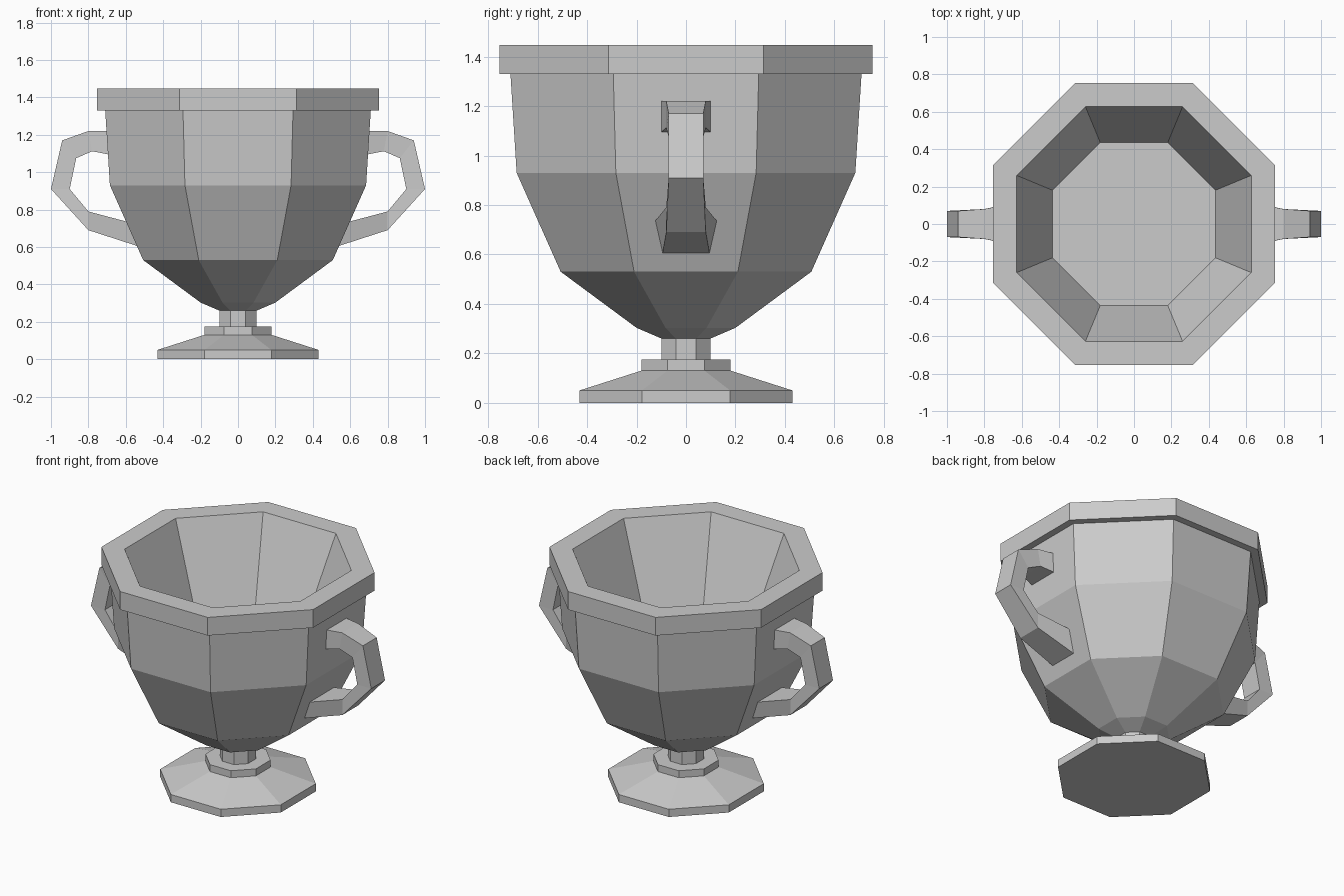
import bpy, bmesh
from math import cos, sin, pi

if "Cube" in bpy.data.objects:
    bpy.data.objects.remove(bpy.data.objects["Cube"])


def make_object(name, bm):
    bmesh.ops.recalc_face_normals(bm, faces=bm.faces)
    mesh = bpy.data.meshes.new(name)
    bm.to_mesh(mesh)
    bm.free()
    obj = bpy.data.objects.new(name, mesh)
    bpy.context.collection.objects.link(obj)
    return obj


def loft(name, rings):
    """Skin a row of equal-sized vertex rings and cap both ends."""
    bm = bmesh.new()
    loops = [[bm.verts.new(p) for p in ring] for ring in rings]
    for a, b in zip(loops, loops[1:]):
        for i in range(len(a)):
            j = (i + 1) % len(a)
            bm.faces.new((a[i], a[j], b[j], b[i]))
    bm.faces.new(loops[0])
    bm.faces.new(loops[-1])
    return make_object(name, bm)


def octagon(apothem, z):
    r = apothem / cos(pi / 8)
    return [(r * cos(pi / 8 + k * pi / 4), r * sin(pi / 8 + k * pi / 4), z) for k in range(8)]


def turned(name, profile):
    return loft(name, [octagon(a, z) for a, z in profile])


# Foot with its step and stem
turned("foot_and_stem", [(0.43, 0), (0.43, 0.05), (0.18, 0.13), (0.18, 0.175),
                         (0.10, 0.175), (0.10, 0.26)])

# Bowl: outside, overhanging rim, then down the inside to the floor
turned("bowl", [(0.10, 0.26), (0.20, 0.303), (0.507, 0.53), (0.685, 0.93), (0.71, 1.33),
                (0.755, 1.33), (0.755, 1.447), (0.627, 1.447), (0.435, 0.935)])

# Handle sections: outer x, z, half width, then inner x, z, half width
sections = [
    (0.700, 1.22, 0.10, 0.692, 1.095, 0.10),
    (0.80, 1.22, 0.08, 0.78, 1.112, 0.08),
    (0.94, 1.17, 0.07, 0.865, 1.075, 0.07),
    (1.00, 0.91, 0.07, 0.90, 0.91, 0.07),
    (0.80, 0.69, 0.08, 0.80, 0.79, 0.08),
    (0.537, 0.605, 0.095, 0.593, 0.735, 0.125),
]
for name, s in (("right_handle", 1), ("left_handle", -1)):
    loft(name, [[(s * ox, -ow, oz), (s * ox, ow, oz), (s * ix, iw, iz), (s * ix, -iw, iz)]
                for ox, oz, ow, ix, iz, iw in sections])
